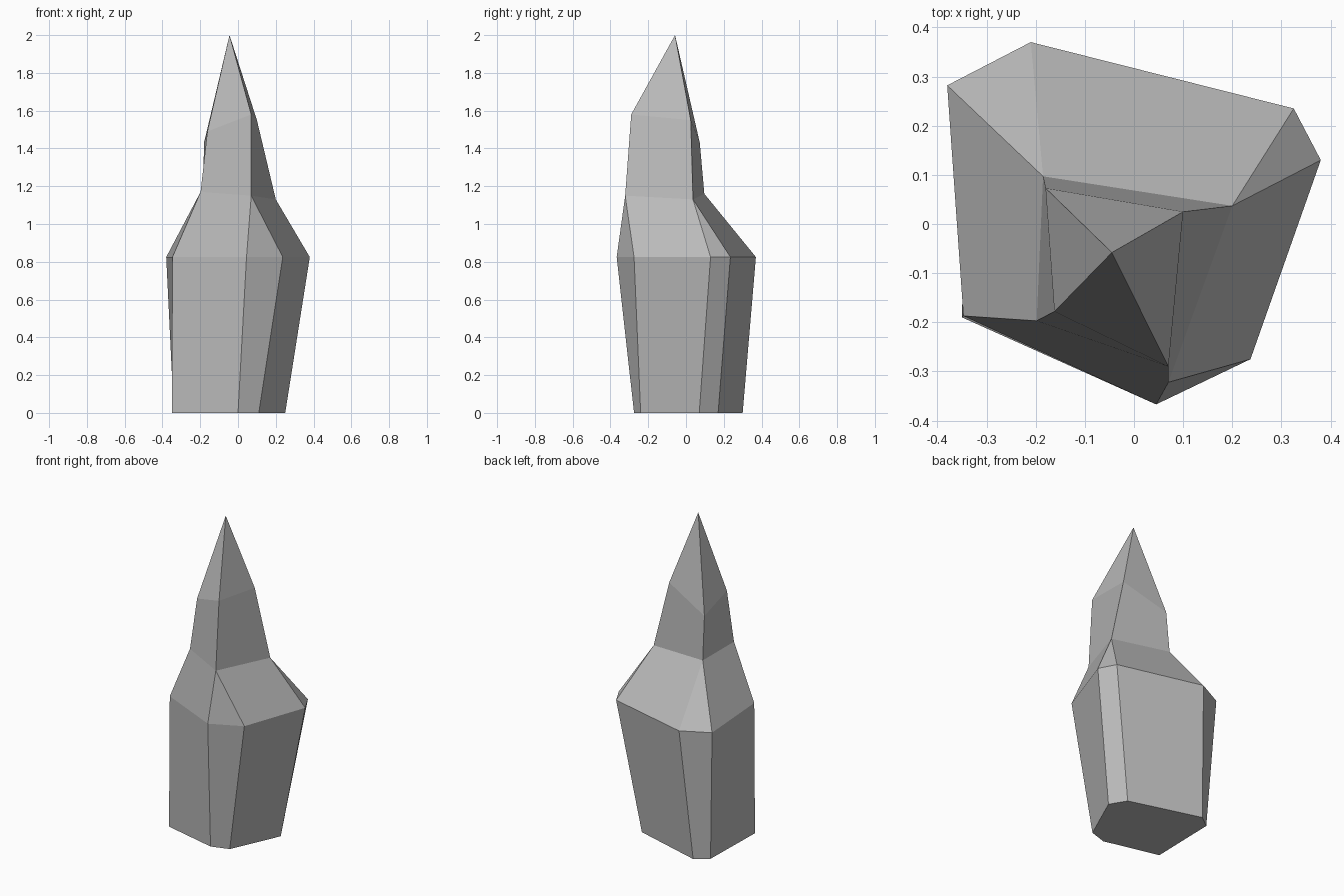
import bpy
import bmesh
from mathutils import Vector

# Remove the default object
default_cube = bpy.data.objects.get("Cube")
if default_cube:
    bpy.data.objects.remove(default_cube, do_unlink=True)


def make_material(name, colour):
    material = bpy.data.materials.new(name)
    material.use_nodes = True
    material.diffuse_color = colour
    shader = material.node_tree.nodes["Principled BSDF"]
    shader.inputs["Base Color"].default_value = colour
    shader.inputs["Roughness"].default_value = 0.8
    return material


def add_ring(bm, outline, height=0.0):
    """Add one cross-section; points may carry their own height."""
    return [bm.verts.new(Vector((*point, height)[:3])) for point in outline]


def bridge(bm, lower, upper):
    """Skin two equally long rings, allowing repeated corners."""
    count = len(lower)
    for i in range(count):
        j = (i + 1) % count
        corners = [lower[i], lower[j], upper[j], upper[i]]
        bm.faces.new(list(dict.fromkeys(corners)))


# Cross-sections, counter-clockwise from the front left corner
base_outline = [(0.11, -0.24), (0.25, 0.07), (0.19, 0.17), (-0.26, 0.3),
                (-0.34, 0.24), (-0.35, -0.19), (0.0, -0.275)]
shoulder_outline = [(0.237, -0.275), (0.38, 0.13), (0.325, 0.235), (-0.21, 0.37),
                    (-0.38, 0.282), (-0.347, -0.187), (0.045, -0.367)]
neck_outline = [(0.07, -0.322, 1.15), (0.2, 0.037, 1.13),
                (-0.185, 0.097, 1.16), (-0.198, -0.197, 1.17)]
spike_outline = [(0.07, -0.29, 1.58), (0.1, 0.025, 1.55),
                 (-0.18, 0.073, 1.43), (-0.162, -0.178, 1.49)]
tip_point = (-0.045, -0.058, 2.0)

bm = bmesh.new()

# Seven-sided trunk
base = add_ring(bm, base_outline)
shoulder = add_ring(bm, shoulder_outline, 0.825)
bm.faces.new(list(reversed(base)))
bridge(bm, base, shoulder)

# Shoulder slope, where pairs of trunk corners merge into four neck corners
neck = add_ring(bm, neck_outline)
front_left, back_left, back_right, front_right = neck
bridge(bm, shoulder, [front_left, back_left, back_left, back_right,
                      back_right, front_right, front_left])

# Four-sided neck and pointed tip
spike = add_ring(bm, spike_outline)
bridge(bm, neck, spike)
tip = bm.verts.new(tip_point)
bridge(bm, spike, [tip] * len(spike))

bmesh.ops.recalc_face_normals(bm, faces=bm.faces)
mesh = bpy.data.meshes.new("crystal_shard")
bm.to_mesh(mesh)
bm.free()

# Flat-shaded grey stone
mesh.materials.append(make_material("grey_stone", (0.5, 0.5, 0.5, 1.0)))
shard = bpy.data.objects.new("crystal_shard", mesh)
bpy.context.collection.objects.link(shard)
